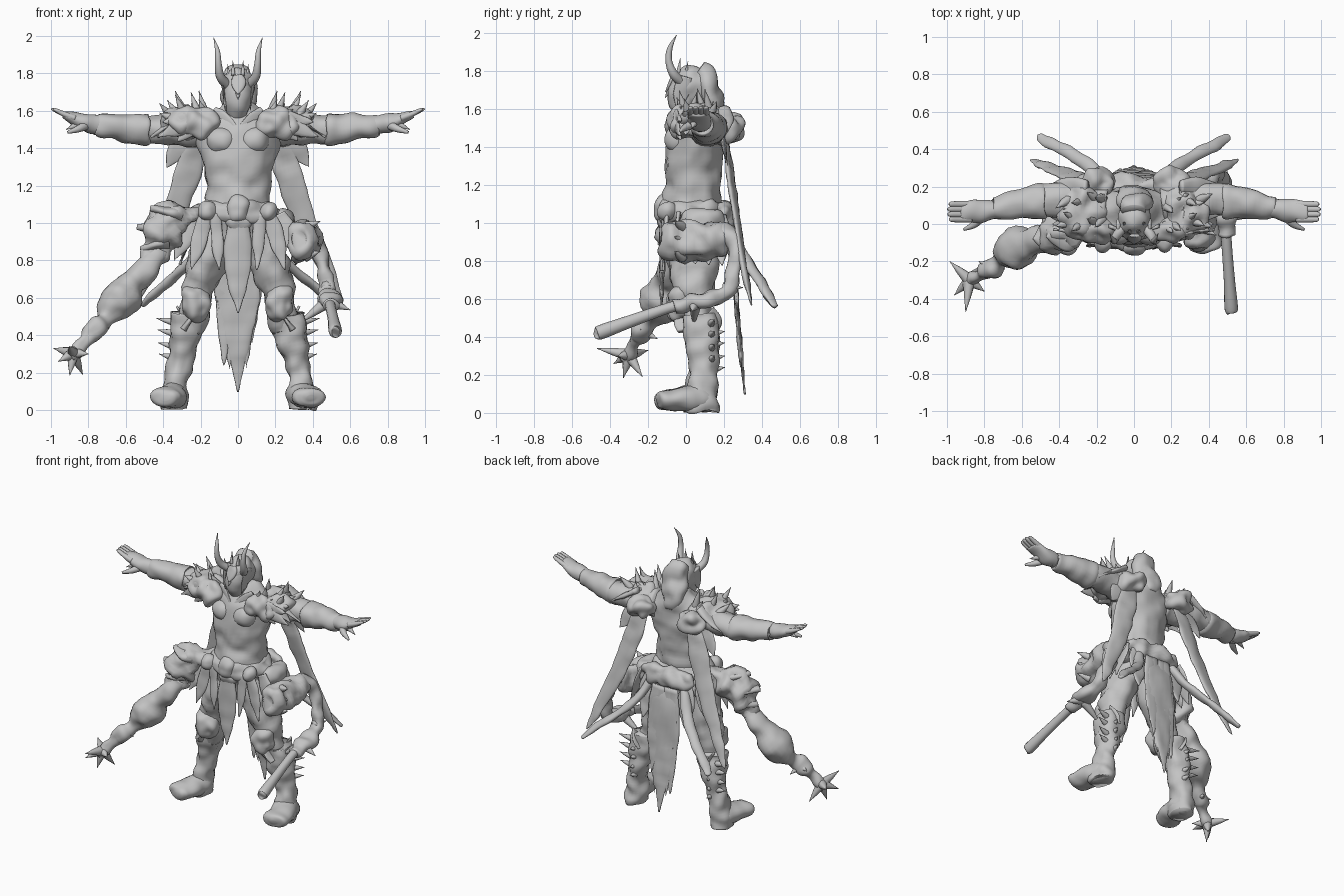
import bpy, bmesh, math, random
from mathutils import Vector as V, noise

random.seed(4)
grey = bpy.data.materials.new("stone grey")
grey.diffuse_color = (0.55, 0.55, 0.55, 1)


def finish(name, bm, rough=0.0):
    bmesh.ops.recalc_face_normals(bm, faces=bm.faces[:])
    bm.normal_update()
    if rough:
        for v in bm.verts:
            v.co += v.normal * rough * noise.noise(v.co * 13)
    me = bpy.data.meshes.new(name)
    bm.to_mesh(me)
    bm.free()
    me.materials.append(grey)
    for p in me.polygons:
        p.use_smooth = True
    ob = bpy.data.objects.new(name, me)
    bpy.context.collection.objects.link(ob)
    return ob


def spline(pts, n):
    """Smooth curve through the stations."""
    out = []
    for i in range(len(pts) - 1):
        a, b, c, d = (pts[max(i - 1, 0)], pts[i], pts[i + 1], pts[min(i + 2, len(pts) - 1)])
        for k in range(n):
            t = k / n
            out.append([0.5 * (2 * q + (r - p) * t + (2 * p - 5 * q + 4 * r - w) * t * t
                               + (3 * q - p - 3 * r + w) * t ** 3) for p, q, r, w in zip(a, b, c, d)])
    return out + [list(pts[-1])]


def loft(name, pts, s=1, hint=(1, 0, 0), rough=0.0, seg=20, n=5):
    """Skin of oval rings; station = x, y, z, half width along hint, half depth."""
    st = spline([(p[0] * s, *p[1:]) for p in pts], n)
    hint = V((hint[0] * s, hint[1], hint[2]))
    bm, rings = bmesh.new(), []
    for i, p in enumerate(st):
        t = (V(st[min(i + 1, len(st) - 1)][:3]) - V(st[max(i - 1, 0)][:3])).normalized()
        u = (hint - t * hint.dot(t)).normalized()
        w = t.cross(u)
        a, b = max(p[3], 0.002), max(p[4], 0.002)
        ring = [bm.verts.new(V(p[:3]) + u * a * math.cos(k * math.tau / seg)
                             + w * b * math.sin(k * math.tau / seg)) for k in range(seg)]
        rings.append(ring)
    for r, q in zip(rings, rings[1:]):
        for k in range(seg):
            bm.faces.new((r[k], r[(k + 1) % seg], q[(k + 1) % seg], q[k]))
    bm.faces.new(rings[0])
    bm.faces.new(rings[-1])
    return finish(name, bm, rough)


def ball(name, loc, size, s=1, rough=0.0):
    bm = bmesh.new()
    bmesh.ops.create_icosphere(bm, subdivisions=4, radius=1)
    for v in bm.verts:
        v.co = V((loc[0] * s + v.co.x * size[0], loc[1] + v.co.y * size[1], loc[2] + v.co.z * size[2]))
    return finish(name, bm, rough)


def spike(name, a, b, r, s=1):
    a, b = V(a), V(b)
    m = a.lerp(b, 0.5)
    loft(name, [(*a, r, r), (*m, r * .6, r * .6), (*b, 0, 0)], s, (0.3, 0.8, 0.5), seg=8, n=3)


def tongue(name, a, b, w, s=1, thick=0.012, hint=(1, 0, 0)):
    """Ragged pointed cloth scrap or feather from a to b."""
    a, b = V(a), V(b)
    pts = [(*a.lerp(b, t), w * k, thick * (1 - .7 * t))
           for t, k in ((0, .7), (.3, 1), (.6, .85), (.85, .4), (1, .02))]
    loft(name, pts, s, hint, 0.008, 12)


# torso, belt and neck
loft("torso", [(0, .04, .9, .17, .11), (0, .02, 1.0, .19, .14), (0, .03, 1.1, .175, .15), (0, .04, 1.2, .175, .145),
               (0, .04, 1.32, .195, .15), (0, .05, 1.43, .225, .145), (0, .07, 1.52, .22, .13),
               (0, .08, 1.58, .15, .11), (0, .07, 1.64, .07, .07)], rough=.02, seg=32)
loft("belt", [(0, .03, 1.01, .2, .16), (0, .03, 1.04, .225, .18), (0, .03, 1.08, .215, .175), (0, .03, 1.11, .18, .15)],
     rough=.03, seg=40)
ball("belt_buckle", (0, -.12, 1.07), (.06, .05, .07), rough=.02)
ball("loin_guard", (0, -.1, 1.0), (.07, .05, .06), rough=.02)
ball("back_pack_roll", (0, .2, 1.03), (.22, .06, .08), rough=.04)

# head with helmet, brow crest and beard
ball("head", (0, .03, 1.72), (.088, .11, .112), rough=.02)
loft("face", [(0, -.01, 1.56, .035, .03), (0, -.02, 1.61, .062, .065), (0, -.01, 1.68, .08, .085),
              (0, .01, 1.76, .078, .07)], rough=.015)
loft("hair", [(0, .07, 1.81, .065, .05), (0, .1, 1.78, .08, .06), (0, .12, 1.7, .09, .06),
              (0, .15, 1.6, .085, .05), (0, .17, 1.52, .05, .03)], rough=.025)
tongue("brow_crest", (0, -.06, 1.79), (0, -.105, 1.69), .04)
spike("nose", (0, -.08, 1.71), (0, -.11, 1.66), .018)
for s in (1, -1):
    loft("horn", [(.06, -.02, 1.74, .026, .026), (.095, -.065, 1.785, .024, .024), (.105, -.09, 1.85, .018, .018),
                  (.11, -.085, 1.92, .013, .014), (.13, -.05, 1.99, .001, .001)], s, seg=12)
    spike("crown_spike", (.025, -.04, 1.79), (.028, -.03, 1.87), .012, s)
    spike("crown_spike", (.05, .0, 1.78), (.055, .01, 1.85), .012, s)
    tongue("cheek_guard", (.085, 0, 1.77), (.065, -.05, 1.6), .045, s, hint=(0, 1, 0))
    # collar and breast muscles
    ball("breast", (.085, -.035, 1.44), (.085, .075, .075), s, .01)
    tongue("collar", (.13, -.01, 1.6), (.0, -.075, 1.5), .035, s, hint=(0, 0, 1))

    # arm, cuff and hand
    loft("upper_arm", [(.15, .1, 1.5, .1, .1), (.3, .12, 1.5, .095, .085), (.42, .13, 1.5, .09, .08),
                       (.52, .12, 1.5, .075, .07)], s, (0, 1, 0), .015)
    loft("forearm_cuff", [(.47, .12, 1.5, .07, .07), (.485, .12, 1.5, .09, .085), (.55, .115, 1.505, .083, .08),
                          (.65, .1, 1.515, .073, .07), (.745, .085, 1.52, .06, .058), (.755, .085, 1.52, .04, .04)],
         s, (0, 1, 0), .015)
    loft("hand", [(.72, .08, 1.525, .045, .045), (.78, .075, 1.53, .055, .05), (.84, .07, 1.545, .062, .042),
                  (.9, .065, 1.568, .056, .025), (.93, .065, 1.58, .04, .016)], s, (0, 1, 0), .01)
    for k in range(4):
        y = .025 + k * .027
        loft("finger", [(.87, y, 1.56, .018, .018), (.93, y, 1.583, .017, .015),
                        (.985 - abs(k - 1.6) * .006, y, 1.605, .014, .01),
                        (1 - abs(k - 1.6) * .008, y, 1.612, .006, .005)], s, (0, 1, 0), seg=10)
    loft("thumb", [(.8, .05, 1.53, .024, .027), (.85, .0, 1.505, .02, .02), (.91, -.03, 1.485, .007, .008)],
         s, (0, 1, 0), seg=10)
    spike("palm_spur", (.83, .05, 1.54), (.92, .03, 1.5), .026, s)

    # shoulder armour, layered plates and spines
    ball("pauldron", (.27, .07, 1.535), (.13, .15, .09), s, .045)
    ball("chest_plate", (.2, -.025, 1.53), (.11, .075, .085), s, .035)
    ball("shoulder_blade_knob", (.2, .22, 1.5), (.11, .075, .08), s, .045)
    for i in range(5):
        y = .0 + i * .05
        tongue("pauldron_plate", (.25, y, 1.6), (.43 + .04 * math.sin(i * 2), y, 1.46), .05, s,
               .022, hint=(0, 1, 0))
    for x, z in ((.43, 1.46), (.4, 1.54), (.32, 1.44)):
        tongue("pauldron_front_plate", (.2, -.06, 1.56), (x, -.03, z), .045, s, .022, hint=(0, 0, 1))
    for i in range(12):
        x, y = .17 + .036 * (i % 6), (.0, .11)[i // 6] + random.uniform(-.02, .03)
        h = 1.66 + .05 * math.sin(i * 2.3) - max(0, x - .27) * .35
        spike("pauldron_spine", (x, y, 1.56), (x * 1.17 + .01, y + random.uniform(-.05, .05), h), .03, s)

    # long ribbons hanging behind
    loft("shoulder_ribbon", [(.2, .2, 1.47, .05, .02), (.24, .22, 1.36, .07, .016), (.29, .24, 1.2, .07, .016),
                             (.36, .27, 1.0, .06, .016), (.45, .3, .8, .045, .016), (.53, .335, .62, .025, .012),
                             (.555, .345, .57, 0, 0)], s, (1, -.15, 0), .01)
    loft("waist_ribbon", [(.13, .2, 1.0, .03, .03), (.2, .28, .86, .035, .025), (.31, .36, .74, .035, .022),
                          (.42, .415, .65, .032, .022), (.495, .46, .575, .026, .014), (.51, .47, .56, .01, .01)],
         s, (-1, 1, 0), .01)
    tongue("shoulder_scrap", (.27, .19, 1.47), (.38, .22, 1.3), .055, s)
    tongue("shoulder_scrap", (.22, .2, 1.45), (.27, .24, 1.28), .05, s)

    # leg, knee guard and boot
    loft("thigh", [(.09, .05, 1.0, .1, .12), (.13, .04, .88, .115, .13), (.175, .04, .76, .105, .125),
                   (.215, .04, .64, .085, .1), (.235, .05, .52, .075, .085), (.255, .07, .44, .07, .08)],
         s, (1, 0, 0), .025)
    ball("knee_guard", (.225, -.03, .57), (.08, .07, .1), s, .03)
    loft("boot", [(.27, .07, .52, .09, .1), (.272, .075, .47, .094, .1), (.285, .085, .38, .082, .095),
                  (.305, .09, .28, .07, .08), (.325, .09, .2, .066, .075), (.338, .085, .12, .072, .085),
                  (.342, .075, .05, .076, .095), (.342, .075, .006, .07, .09)], s, (1, 0, 0), .025)
    loft("foot", [(.335, .14, .07, .05, .06), (.34, .09, .075, .078, .072), (.355, .02, .075, .085, .07),
                  (.37, -.06, .07, .09, .06), (.385, -.12, .068, .085, .052), (.39, -.145, .066, .06, .04),
                  (.392, -.155, .065, .025, .015)], s, (1, 0, 0), .015)
    for y in (-.01, .07, .14):
        tongue("boot_top_flap", (.29 - y * .2, y, .43), (.215 + y * .8, y * 1.1 - .01, .555), .05, s, .02,
               hint=(0, 1, 0))
    for i, z in enumerate((.48, .42, .35, .29)):
        spike("boot_spine", (.34, .13, z - .01), (.435 - i * .004, .15, z + .01), .022, s)
        spike("heel_spine", (.3, .15, z - .06), (.31, .205, z - .05), .02, s)

    # hip ornaments and ragged skirt
    ball("hip_knob", (.165, -.1, 1.065), (.05, .05, .05), s, .015)
    ball("hip_pad", (.22, .08, 1.0), (.07, .13, .08), s, .03)
    for a, b, w in (((.12, -.11, 1.05), (.1, -.13, .75), .035), ((.17, -.1, 1.05), (.25, -.12, .75), .045),
                    ((.22, -.04, 1.05), (.34, -.07, .8), .05), ((.14, .2, 1.03), (.17, .25, .72), .07)):
        tongue("skirt_scrap", a, b, w, s, .016)
    for y in (.03, .1, .17):
        tongue("side_scrap", (.22, y, 1.04), (.31, y + .02, .78), .06, s, .015, hint=(0, 1, 0))
    tongue("back_cloth_edge", (.06, .24, .98), (.075, .29, .3 + .06 * s), .06, s)
    tongue("back_cloth_edge", (.035, .24, .98), (.045, .295, .22), .055, s)

# front and back cloth
tongue("front_cloth", (0, -.12, 1.02), (0, -.13, .52), .075, thick=.022)
loft("back_cloth", [(0, .2, 1.03, .12, .015), (0, .25, .88, .1, .014), (0, .265, .6, .115, .012),
                    (0, .28, .4, .075, .012), (0, .295, .25, .04, .01), (0, .31, .1, 0, 0)], rough=.01)

# long clawed limb on one hip
loft("limb_root", [(-.2, .03, 1.03, .06, .06), (-.28, -.01, 1.03, .08, .08), (-.36, -.03, 1.0, .11, .11),
                   (-.41, -.05, .93, .1, .1), (-.435, -.06, .85, .07, .06), (-.45, -.07, .78, .05, .045)],
     1, (0, 1, 0), .06)
for a, b in (((-.3, -.05, 1.04), (-.47, -.07, 1.08)), ((-.38, -.05, .96), (-.54, -.08, .98)),
             ((-.38, -.05, .9), (-.52, -.08, .86))):
    tongue("limb_root_plate", a, b, .09, 1, .045, hint=(0, 1, 0))
ball("limb_root_knob", (-.39, -.08, .98), (.075, .06, .1), rough=.04)
loft("limb", [(-.42, -.06, .86, .05, .05), (-.465, -.08, .78, .06, .055), (-.52, -.09, .725, .075, .07),
              (-.57, -.1, .675, .08, .075), (-.625, -.13, .595, .115, .105), (-.68, -.16, .53, .085, .075),
              (-.715, -.2, .485, .042, .042),
              (-.75, -.23, .445, .058, .055), (-.79, -.25, .41, .055, .052), (-.815, -.27, .375, .036, .036),
              (-.86, -.29, .325, .04, .04), (-.9, -.31, .29, .035, .03)], 1, (0, 1, 0), .02)
for t in ((-.985, -.2, .33), (-.9, -.47, .34), (-.9, -.33, .185), (-.83, -.23, .19), (-.8, -.36, .3), (-.96, -.38, .26)):
    spike("claw", (-.88, -.3, .305), t, .034)
for t in ((-.69, -.24, .44), (-.83, -.2, .42), (-.73, -.15, .39)):
    spike("wrist_barb", (-.76, -.23, .43), t, .03)

# hip holster with curved grip and rod
loft("holster", [(.33, -.125, .91, .03, .04), (.335, -.11, .91, .06, .09), (.34, -.06, .91, .075, .11),
                 (.345, .05, .9, .075, .1), (.36, .16, .91, .07, .1), (.38, .22, .92, .05, .06)], rough=.045)
loft("grip_arm", [(.34, .1, .95, .05, .05), (.39, .22, .94, .045, .05), (.43, .26, .86, .035, .04),
                  (.46, .25, .74, .035, .035), (.48, .22, .64, .045, .045), (.49, .13, .6, .055, .05),
                  (.49, .03, .585, .06, .045), (.495, -.06, .56, .045, .035)], rough=.025)
loft("rod", [(.49, .02, .58, .03, .03), (.495, -.1, .55, .028, .028), (.51, -.3, .48, .03, .033),
             (.52, -.45, .425, .036, .038), (.522, -.47, .418, .025, .028)], seg=16)
spike("guard_barb", (.49, .05, .58), (.6, .03, .535), .035)
spike("guard_barb", (.48, .05, .58), (.32, .04, .46), .035)
spike("guard_barb", (.47, .2, .66), (.5, .3, .66), .03)
for z in (.98, .9, .82):
    spike("holster_barb", (.36, -.02, z), (.44, -.06, z + .03), .03)
